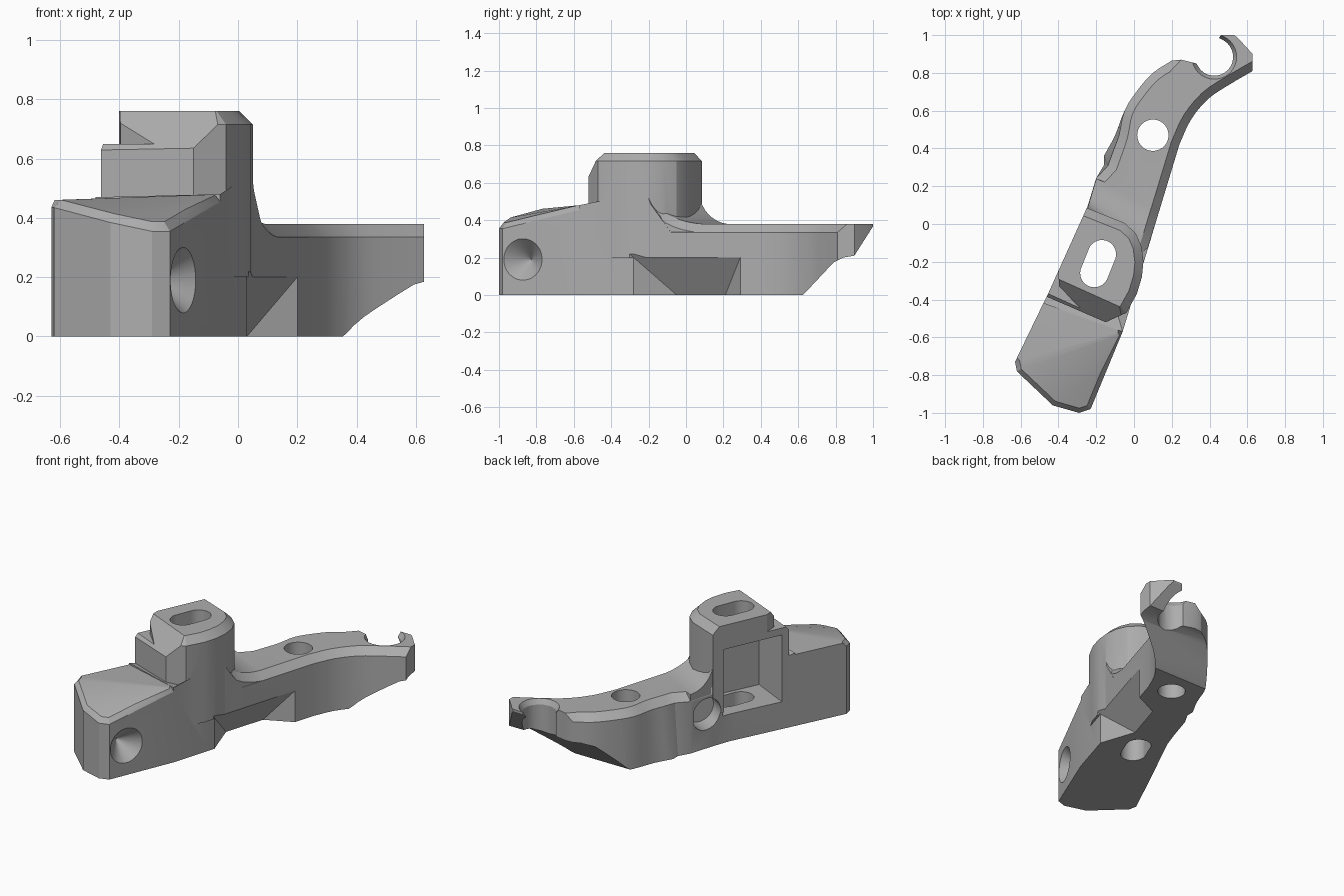
import bpy, bmesh, math
from mathutils import Vector

cube = bpy.data.objects.get("Cube")
if cube:
    bpy.data.objects.remove(cube, do_unlink=True)

grey = bpy.data.materials.new("plain grey")
grey.use_nodes = True
COLOUR = (0.42, 0.42, 0.42, 1)
grey.diffuse_color = COLOUR
for node in grey.node_tree.nodes:
    if node.type == 'BSDF_PRINCIPLED':
        node.inputs["Base Color"].default_value = COLOUR


def finish(name, bm):
    bmesh.ops.recalc_face_normals(bm, faces=bm.faces[:])
    mesh = bpy.data.meshes.new(name)
    bm.to_mesh(mesh)
    bm.free()
    mesh.materials.append(grey)
    obj = bpy.data.objects.new(name, mesh)
    bpy.context.collection.objects.link(obj)
    return obj


def loft(name, rings, fan=None, bevel=0, keep=None):
    """Bridge equal rings and cap them; optionally chamfer the rim of the last ring."""
    bm = bmesh.new()
    loops = [[bm.verts.new(p) for p in ring] for ring in rings]
    n = len(loops[0])
    for low, high in zip(loops, loops[1:]):
        for i in range(n):
            j = (i + 1) % n
            bm.faces.new((low[i], low[j], high[j], high[i]))
    bm.faces.new(loops[0][::-1])
    top = loops[-1]
    if fan is None:
        bm.faces.new(top)
    else:
        for i in range(1, n - 1):
            bm.faces.new((top[fan], top[(fan + i) % n], top[(fan + i + 1) % n]))
    bmesh.ops.recalc_face_normals(bm, faces=bm.faces[:])
    if bevel:
        rim = [bm.edges.get((top[i], top[(i + 1) % n])) for i in range(n)]
        rim = [e for e in rim if keep((e.verts[0].co + e.verts[1].co) / 2)]
        bmesh.ops.bevel(bm, geom=rim, offset=bevel, offset_type='OFFSET', segments=1,
                        profile=0.5, affect='EDGES', clamp_overlap=False)
    return finish(name, bm)


def at(outline, z):
    return [(x, y, z) for x, y in outline]


def prism(name, outline, z0, z1, **kw):
    return loft(name, [at(outline, z0), at(outline, z1)], **kw)


def sloped(name, points, fan, **kw):
    return loft(name, [[(x, y, 0) for x, y, z in points], points], fan=fan, **kw)


def hull(name, points):
    bm = bmesh.new()
    for p in points:
        bm.verts.new(p)
    res = bmesh.ops.convex_hull(bm, input=bm.verts[:])
    junk = {g for g in res["geom_interior"] if isinstance(g, bmesh.types.BMVert)}
    bmesh.ops.delete(bm, geom=list(junk), context='VERTS')
    return finish(name, bm)


def arc(cx, cy, r, start=0, sweep=360, n=40):
    angles = [math.radians(start + sweep * i / n) for i in range(n)]
    return [(cx + r * math.cos(a), cy + r * math.sin(a)) for a in angles]


def curve(points, k=3):
    """Smooth open curve through the points."""
    pts = [Vector(p) for p in points]
    pts = [pts[0] * 2 - pts[1]] + pts + [pts[-1] * 2 - pts[-2]]
    out = []
    for a, b, c, d in zip(pts, pts[1:], pts[2:], pts[3:]):
        for i in range(k):
            t = i / k
            out.append((b * 2 + (c - a) * t + (a * 2 - b * 5 + c * 4 - d) * t ** 2
                        + (b * 3 - a - c * 3 + d) * t ** 3) / 2)
    return [tuple(p) for p in out] + [points[-1]]


def drill(name, mouth, inward, r, r_end, depth):
    """Round blind hole from a point on the wall."""
    d = Vector(inward).normalized()
    bm = bmesh.new()
    bmesh.ops.create_cone(bm, cap_ends=True, segments=40, radius1=r, radius2=r_end, depth=depth)
    turn = Vector((0, 0, 1)).rotation_difference(d).to_matrix()
    bmesh.ops.rotate(bm, matrix=turn, verts=bm.verts[:])
    bmesh.ops.translate(bm, vec=Vector(mouth) + d * (depth / 2 - 0.01), verts=bm.verts[:])
    return finish(name, bm)


# curved rear arm with open hook at its end; its left wall leans in towards the top
HOOK = (.425, .885)
right_edge = curve([(.24, .42), (.3, .55), (.39, .66), (.5, .735), (.628, .81)])


def arm_outline(lean):
    left_edge = curve([(.2, .865), (.1, .8), (.02, .71), (-.05, .6),
                       (-.1 + lean * .5, .47), (-.16 + lean, .36)])
    return ([(.052, -.2)] + right_edge + [(.628, .9), (.55, .985), (.53, 1), (.46, 1), (.45, .985)]
            + arc(*HOOK, .1, 60, -210, 16) + [(.33, .85), (.25, .87)] + left_edge
            + [(-.16 + lean * .6, .31), (-.2, .24), (-.25, .08), (-.3, -.06)])


body = loft("bracket_body", [at(arm_outline(0), 0), at(arm_outline(.045), .38)], bevel=.045,
            keep=lambda m: (m.x > .1 and -.1 < m.y < (.78 if m.x < .5 else .82))
            or (m.x < .22 and m.y > .1))

# front block with its sloping top
front_block = sloped("front_block", [
    (-.63, -.73, .46), (-.62, -.78, .46), (-.43, -.96, .41), (-.29, -1, .38),
    (-.23, -.98, .38), (-.06, -.57, .48), (-.48, -.42, .46)], 5,
    bevel=.025, keep=lambda m: m.y < -.6)

# middle section whose right wall rises to the tower
middle = sloped("middle_section", [
    (-.245, .06, .34), (-.48, -.42, .47), (-.06, -.57, .48),
    (.016, -.32, .53), (.052, -.2, .5), (.092, -.07, .32)], 0)

# tower with rounded right side and chamfered top
tower_round = [(-.04, -.47), (.015, -.37), (.042, -.28), (.05, -.2), (.04, -.12), (.01, -.05), (-.05, .005)]
tower = prism("tower", [(-.25, .085), (-.462, -.385), (-.15, -.52)] + tower_round, .2, .76,
              bevel=.045, keep=lambda m: m.x > -.1 or m.y > 0)

# concave flare from tower down to arm, chamfered along the right wall
flare_rings = []
for i in range(11):
    s = i / 10
    left = Vector((-.25, .07)).lerp(Vector((-.2, .24)), s)
    wall = Vector((.0513, -.2)).lerp(Vector((.1437, .105)), s)
    rim = wall + Vector((-.043, .013))
    z = .379 + .18 * (1 - math.sqrt(1 - (1 - s) ** 2))
    flare_rings.append([(*left, .1), (*wall, .1), (*wall, z - .045), (*rim, z), (*left, z)])
flare = loft("tower_flare", flare_rings)


def along(t, w, z):
    """Point measured along and inward from the straight left wall."""
    return (-.245 - .433 * t + .9 * w, .06 - .9 * t - .433 * w, z)


# cutters
pocket = hull("side_pocket", [along(t, w, z) for t in (.055, .45) for w in (-.1, .27)
                              for z in (.175, .605)])
slot = hull("tower_slot", [(x, y, z) for k in (-1, 1) for z in (-.1, .9)
                           for x, y in arc(-.19 + .02 * k, -.21 + .05 * k, .075)])
arm_hole = prism("arm_hole", arc(.1, .47, .083), -.1, .6)
hook_rim = loft("hook_rim", [at(arc(*HOOK, .098), .345), at(arc(*HOOK, .13), .4)])
wall_cone = drill("wall_cone", (-.187, -.87, .19), (-.92, .39, 0), .118, .002, .12)
corner_hole = drill("corner_hole", (-.245, .135, .22), (.85, -.5, 0), .1, .1, .14)

# sloping front edge and stepped corner of the tower top
base, run, back = Vector((-.462, -.385)), Vector((.91, -.41)), Vector((.41, .91))
slope_points = []
for r in (-.1, .5):
    for b, z in ((-.08, .535), (.2, .865), (-.08, .865)):
        slope_points.append((*(base + run * r + back * b), z))
tower_slope = hull("tower_slope", slope_points)
tower_step = prism("tower_step", [(-.4, -.25), (-.5, -.25), (-.5, -.46), (-.27, -.46),
                                  (-.397, -.33)], .65, .9)

# wedge notch under the right wall
inner = [Vector((-.05, -.05, 0)), Vector((.03, .21, 0))]
outer = [Vector((.028, -.28, .2)), Vector((.2, .29, .2))]
notch_points = []
for a, b in zip(inner, outer):
    tip, root = b + (b - a) * .4, a - (b - a) * .1
    notch_points += [tip, root, Vector((tip.x, tip.y, root.z))]
notch = hull("under_notch", notch_points)

# rising underside of the hook end
under = [(.6, -.02), (.64, .015), (.79, .175), (.84, .2), (.9, .21), (1.005, .375),
         (1.3, .375), (1.3, -.1), (.6, -.1)]
underside = loft("hook_underside", [[(x, y, z) for y, z in under] for x in (-.3, .9)])


def apply(target, tool, operation):
    mod = target.modifiers.new(tool.name, 'BOOLEAN')
    mod.operation = operation
    mod.solver = 'EXACT'
    mod.object = tool
    bpy.context.view_layer.update()
    graph = bpy.context.evaluated_depsgraph_get()
    mesh = bpy.data.meshes.new_from_object(target.evaluated_get(graph))
    target.modifiers.clear()
    target.data = mesh
    bpy.data.objects.remove(tool, do_unlink=True)


# join the solids, then cut
for cutter in (tower_slope, tower_step):
    apply(tower, cutter, 'DIFFERENCE')
for part in (front_block, middle, tower, flare):
    apply(body, part, 'UNION')
for part in (pocket, slot, arm_hole, hook_rim, wall_cone, corner_hole, notch, underside):
    apply(body, part, 'DIFFERENCE')

# crisp chamfers, smooth rounds
for obj in bpy.context.selected_objects:
    obj.select_set(False)
body.select_set(True)
bpy.context.view_layer.objects.active = body
bpy.ops.object.shade_smooth_by_angle(angle=math.radians(24))
